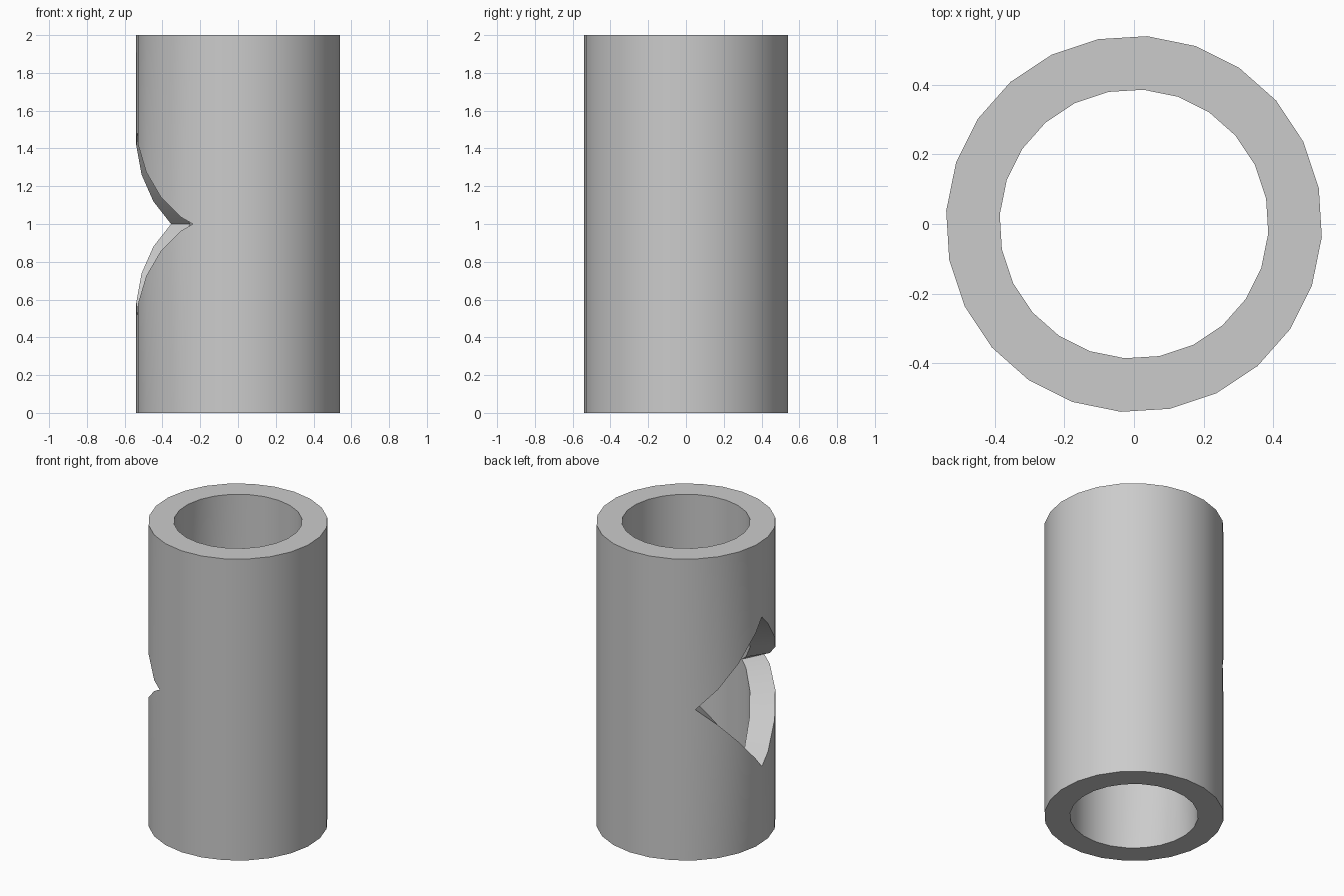
import bpy, bmesh, math

if "Cube" in bpy.data.objects:
    bpy.data.objects.remove(bpy.data.objects["Cube"])

R, THICK, H = 0.54, 0.154, 2.0
TIP_Y, HALF_Y, HALF_Z = -0.036, 0.4435, 0.5   # diamond opening on the -x side

# columns: 24 sides, plus two facet midpoints for a tip and the apex of the opening
mid = math.cos(math.radians(7.5))
cols = [(11 + 15 * k, 1.0) for k in range(24)] + [(183.5, mid), (243.5, mid)]
cols.sort()

bm = bmesh.new()


def column(angle, scale, r):
    a = math.radians(angle)
    y = R * scale * math.sin(a)
    gap = 0.0
    if 131.5 < angle < 243:
        gap = HALF_Z * max(0.0, 1 - abs(y - TIP_Y) / HALF_Y)
    c, s = r * scale * math.cos(a), r * scale * math.sin(a)
    return [bm.verts.new((c, s, z)) for z in (0, H / 2 - gap, H / 2 + gap, H)], angle


outer = [column(a, s, R) for a, s in cols]
inner = [column(a, s, R - THICK) for a, s in cols]

# walls, end rings and the cut faces around the opening
n = len(cols)
for i in range(n):
    j = (i + 1) % n
    (o0, a0), (o1, _) = outer[i], outer[j]
    p0, p1 = inner[i][0], inner[j][0]
    for k in (0, 2):
        bm.faces.new((o0[k], o1[k], o1[k + 1], o0[k + 1]))
        bm.faces.new((p1[k], p0[k], p0[k + 1], p1[k + 1]))
    bm.faces.new((o1[0], o0[0], p0[0], p1[0]))
    bm.faces.new((o0[3], o1[3], p1[3], p0[3]))
    if 130 < a0 < 243:
        bm.faces.new((o0[1], o1[1], p1[1], p0[1]))
        bm.faces.new((o1[2], o0[2], p0[2], p1[2]))

bmesh.ops.remove_doubles(bm, verts=bm.verts, dist=0.001)
bmesh.ops.recalc_face_normals(bm, faces=bm.faces)

# tube object
mesh = bpy.data.meshes.new("notched_tube")
bm.to_mesh(mesh)
bm.free()
tube = bpy.data.objects.new("notched_tube", mesh)
bpy.context.collection.objects.link(tube)
bpy.context.view_layer.objects.active = tube
tube.select_set(True)
bpy.ops.object.shade_smooth_by_angle(angle=math.radians(30))
